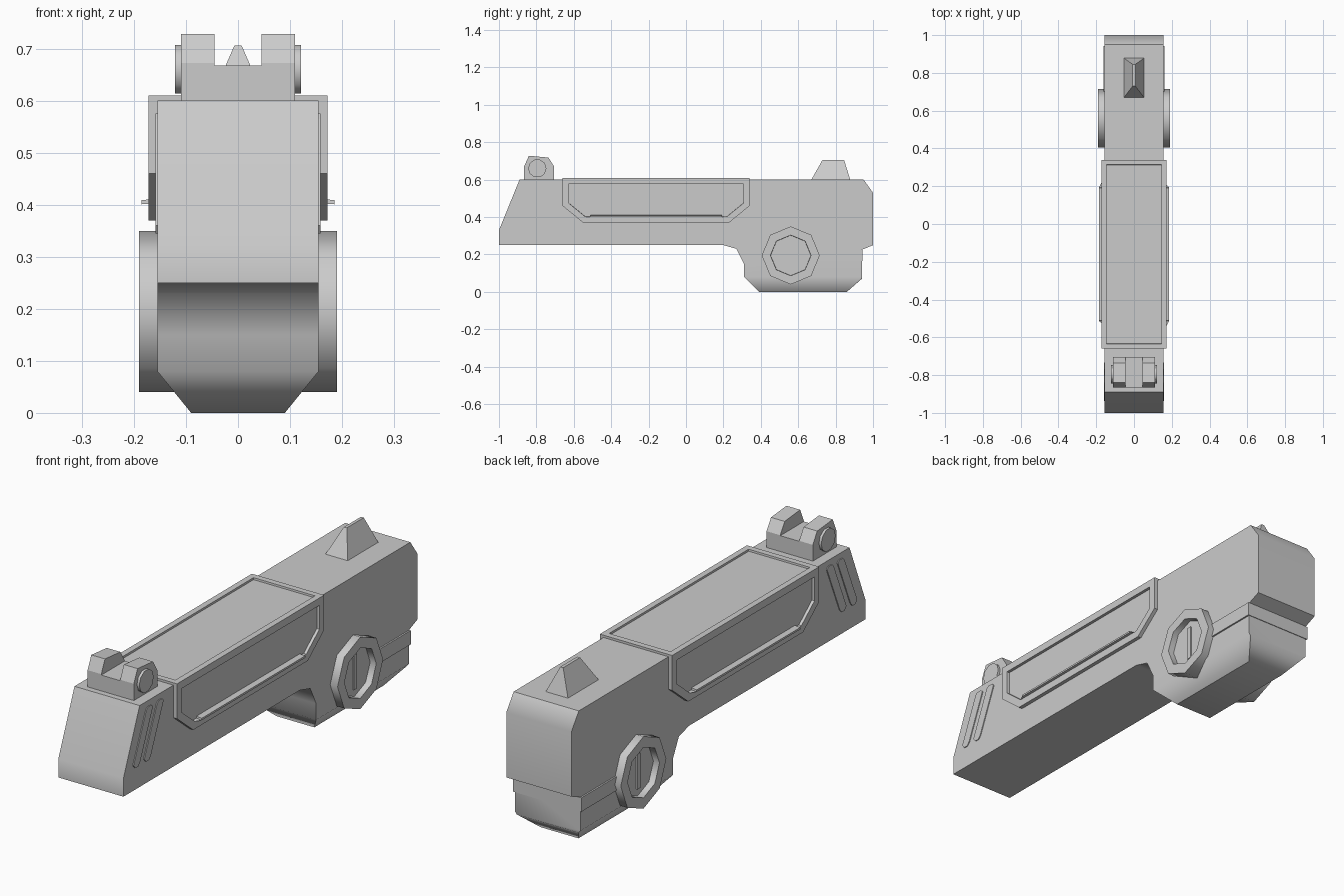
import bpy, bmesh
from math import sin, cos, pi, radians
from mathutils import Vector

if "Cube" in bpy.data.objects:
    bpy.data.objects.remove(bpy.data.objects["Cube"])


def prism(name, pts, x0, x1, recess=None, cuts=(), smooth=0):
    """Extrude a (y, z) outline along x; recess = (axis test, border, depth) list."""
    bm = bmesh.new()
    f = bm.faces.new([bm.verts.new((x0, y, z)) for y, z in pts])
    ext = bmesh.ops.extrude_face_region(bm, geom=[f])['geom']
    bmesh.ops.translate(bm, vec=(x1 - x0, 0, 0),
                        verts=[v for v in ext if isinstance(v, bmesh.types.BMVert)])
    bmesh.ops.recalc_face_normals(bm, faces=bm.faces[:])
    for co, no in cuts:
        r = bmesh.ops.bisect_plane(bm, geom=bm.verts[:] + bm.edges[:] + bm.faces[:], dist=1e-5,
                                   plane_co=co, plane_no=no, clear_outer=True)
        bmesh.ops.holes_fill(bm, edges=[e for e in bm.edges if e.is_boundary], sides=0)
        bmesh.ops.recalc_face_normals(bm, faces=bm.faces[:])
    for axis, border, depth in recess or ():
        for f in [f for f in bm.faces if f.normal.dot(Vector(axis)) > 0.99]:
            bmesh.ops.inset_individual(bm, faces=[f], thickness=border, use_even_offset=True)
            bmesh.ops.inset_individual(bm, faces=[f], thickness=0.001, depth=-depth,
                                       use_even_offset=True)
    me = bpy.data.meshes.new(name)
    bm.to_mesh(me)
    bm.free()
    ob = bpy.data.objects.new(name, me)
    bpy.context.collection.objects.link(ob)
    if smooth:
        bpy.ops.object.select_all(action='DESELECT')
        bpy.context.view_layer.objects.active = ob
        ob.select_set(True)
        bpy.ops.object.shade_smooth_by_angle(angle=radians(smooth))
        wn = ob.modifiers.new("weighted", 'WEIGHTED_NORMAL')
        wn.keep_sharp = True
    return ob


def ngon(y, z, r, n=8):
    return [(y + r * cos(2 * pi * i / n), z + r * sin(2 * pi * i / n)) for i in range(n)]


# main body with hinge block, lower side edges chamfered
body = [(-1, 0.25), (-1, 0.33), (-0.89, 0.60), (0.95, 0.60), (1, 0.53), (1, 0.25),
        (0.94, 0.225), (0.94, 0.07), (0.86, 0), (0.39, 0), (0.31, 0.08), (0.31, 0.15),
        (0.27, 0.23), (0.20, 0.25)]
prism("body", body, -0.155, 0.155, smooth=50,
      cuts=[((s * 0.155, 0, 0.08), (s * 0.08, 0, -0.065)) for s in (-1, 1)])

# raised cover with recessed top and side panels
cover = [(-0.66, 0.61), (-0.66, 0.46), (-0.55, 0.37), (0.23, 0.37), (0.34, 0.46), (0.34, 0.61)]
prism("cover", cover, -0.172, 0.172,
      recess=[((1, 0, 0), 0.032, 0.012), ((-1, 0, 0), 0.032, 0.012), ((0, 0, 1), 0.026, 0.008)])

# thin rear band
prism("rear_band", [(0.56, 0.165), (0.943, 0.165), (0.943, 0.225), (0.56, 0.225)], -0.162, 0.162)

# octagonal pivot dial with raised bar in each recess
prism("dial", ngon(0.56, 0.195, 0.155), -0.19, 0.19, smooth=46,
      recess=[((1, 0, 0), 0.043, 0.028), ((-1, 0, 0), 0.043, 0.028)])
prism("dial_bar", [(0.55, 0.12), (0.57, 0.12), (0.57, 0.27), (0.55, 0.27)], -0.168, 0.168)

# slanted grip ridges on the front sides
for i in range(2):
    o = i * 0.073
    ridge = [(-0.937, 0.36), (-0.925, 0.345), (-0.905, 0.345), (-0.892, 0.36),
             (-0.805, 0.565), (-0.815, 0.575), (-0.84, 0.575), (-0.85, 0.565)]
    prism(f"grip_ridge_{i + 1}", [(y + o, z) for y, z in ridge], -0.159, 0.159)

# notched sight: two posts, a low bridge and side discs
post = [(-0.865, 0.59), (-0.865, 0.672), (-0.84, 0.728), (-0.735, 0.718),
        (-0.705, 0.67), (-0.705, 0.59)]
for s, side in ((-1, "left"), (1, "right")):
    a, b = sorted((s * 0.045, s * 0.11))
    prism(f"notch_sight_post_{side}", post, a, b)
prism("notch_sight_bridge", [(-0.865, 0.59), (-0.865, 0.668), (-0.705, 0.668), (-0.705, 0.59)],
      -0.045, 0.045)
for s, side in ((-1, "left"), (1, "right")):
    a, b = sorted((s * 0.10, s * 0.121))
    prism(f"notch_sight_disc_{side}", ngon(-0.795, 0.66, 0.049, 10), a, b, smooth=46)

# tapered blade sight, sides sloped by two cuts
blade = [(0.67, 0.60), (0.73, 0.706), (0.845, 0.706), (0.878, 0.60)]
prism("blade_sight", blade, -0.055, 0.055,
      cuts=[((s * 0.053, 0, 0.60), (s * 0.106, 0, 0.046)) for s in (-1, 1)])
